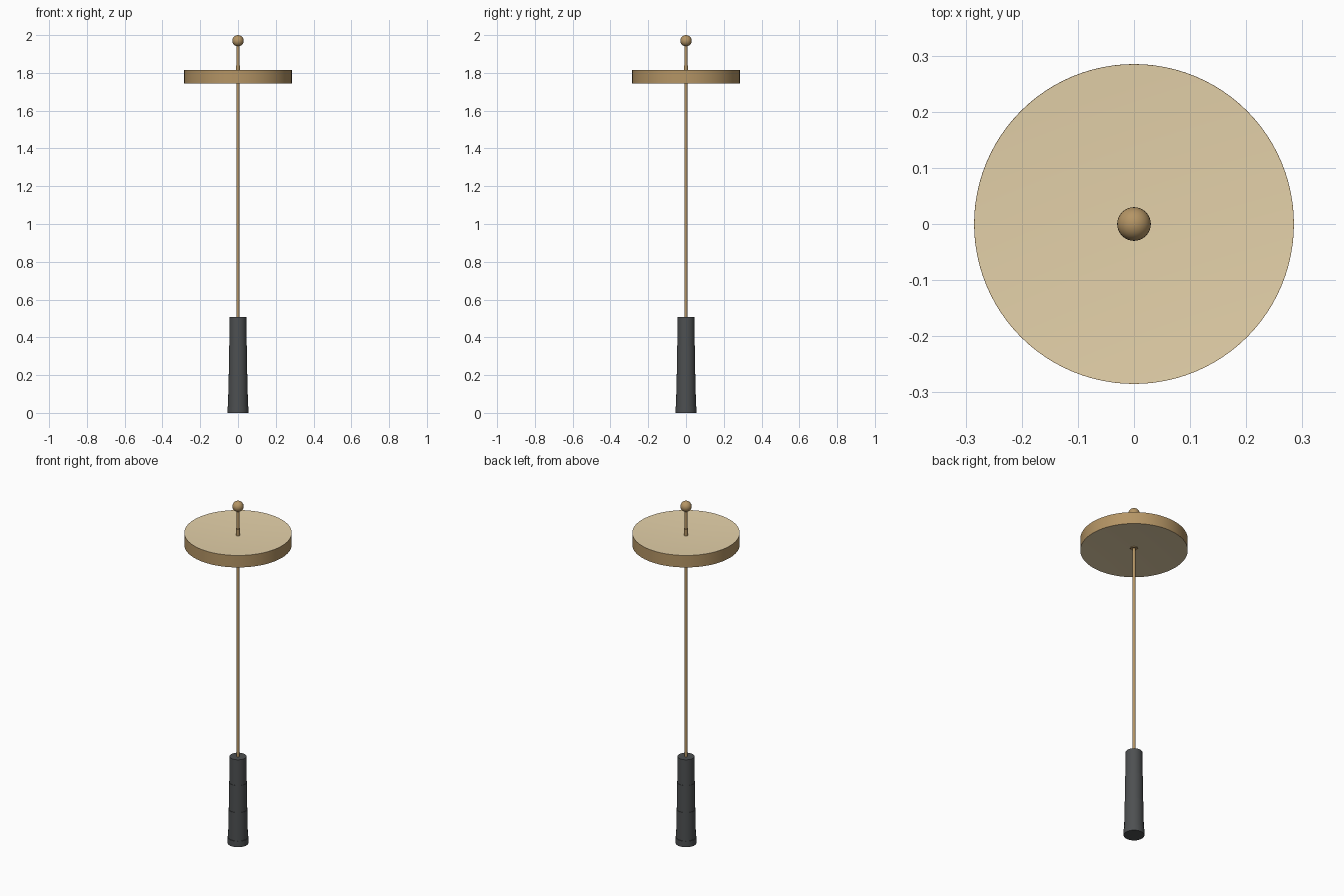
import bpy, math

if "Cube" in bpy.data.objects:
    bpy.data.objects.remove(bpy.data.objects["Cube"])

def material(name, rgb):
    m = bpy.data.materials.new(name)
    m.diffuse_color = (*rgb, 1)
    m.use_nodes = True
    m.node_tree.nodes["Principled BSDF"].inputs["Base Color"].default_value = m.diffuse_color
    return m

brass = material("brass", (0.46, 0.30, 0.13))
cream = material("cream_diffuser", (0.78, 0.64, 0.40))
black = material("dark_metal", (0.075, 0.08, 0.083))

def lathe(name, profile, mat, sides=64):
    """Revolve (radius, z) points around z; radius 0 ends become poles."""
    verts, faces, rings = [], [], []
    for r, z in profile:
        n = 1 if r == 0 else sides
        rings.append([len(verts) + i for i in range(n)])
        verts += [(r * math.cos(2 * math.pi * i / sides),
                   r * math.sin(2 * math.pi * i / sides), z) for i in range(n)]
    for a, b in zip(rings, rings[1:]):
        for i in range(sides):
            j = (i + 1) % sides
            if len(a) == 1:
                faces.append((a[0], b[j], b[i]))
            elif len(b) == 1:
                faces.append((a[i], a[j], b[0]))
            else:
                faces.append((a[i], a[j], b[j], b[i]))
    mesh = bpy.data.meshes.new(name)
    mesh.from_pydata(verts, [], faces)
    mesh.materials.append(mat)
    obj = bpy.data.objects.new(name, mesh)
    bpy.context.collection.objects.link(obj)
    bpy.ops.object.select_all(action='DESELECT')
    obj.select_set(True)
    bpy.context.view_layer.objects.active = obj
    bpy.ops.object.shade_smooth_by_angle(angle=math.radians(35))
    return obj

# Weighted base: stacked, slightly narrowing sleeves
lathe("base", [(0, 0), (0.055, 0), (0.055, 0.035), (0.052, 0.035), (0.051, 0.2),
               (0.049, 0.2), (0.048, 0.357), (0.046, 0.357), (0.045, 0.507),
               (0, 0.507)], black)

# Thin stem running from the base to the finial
lathe("stem", [(0, 0.45), (0.008, 0.45), (0.008, 1.96), (0, 1.96)], brass, 24)

# Shade: brass rim band with shallow dished discs above and below
lathe("shade_rim", [(0.283, 1.746), (0.285, 1.745), (0.285, 1.815),
                    (0.283, 1.814)], brass, 96)
lathe("shade_top", [(0.284, 1.8145), (0, 1.8)], cream, 96)
lathe("shade_bottom", [(0, 1.76), (0.284, 1.7455)], cream, 96)

# Collar clamping the shade to the stem
lathe("collar", [(0, 1.755), (0.02, 1.755), (0.02, 1.765), (0.011, 1.765),
                 (0.011, 1.84), (0, 1.84)], brass, 24)

# Ball finial
bpy.ops.mesh.primitive_uv_sphere_add(segments=32, ring_count=16, radius=0.03,
                                     location=(0, 0, 1.97))
ball = bpy.context.object
ball.name = "finial_ball"
ball.data.materials.append(brass)
bpy.ops.object.shade_smooth()
